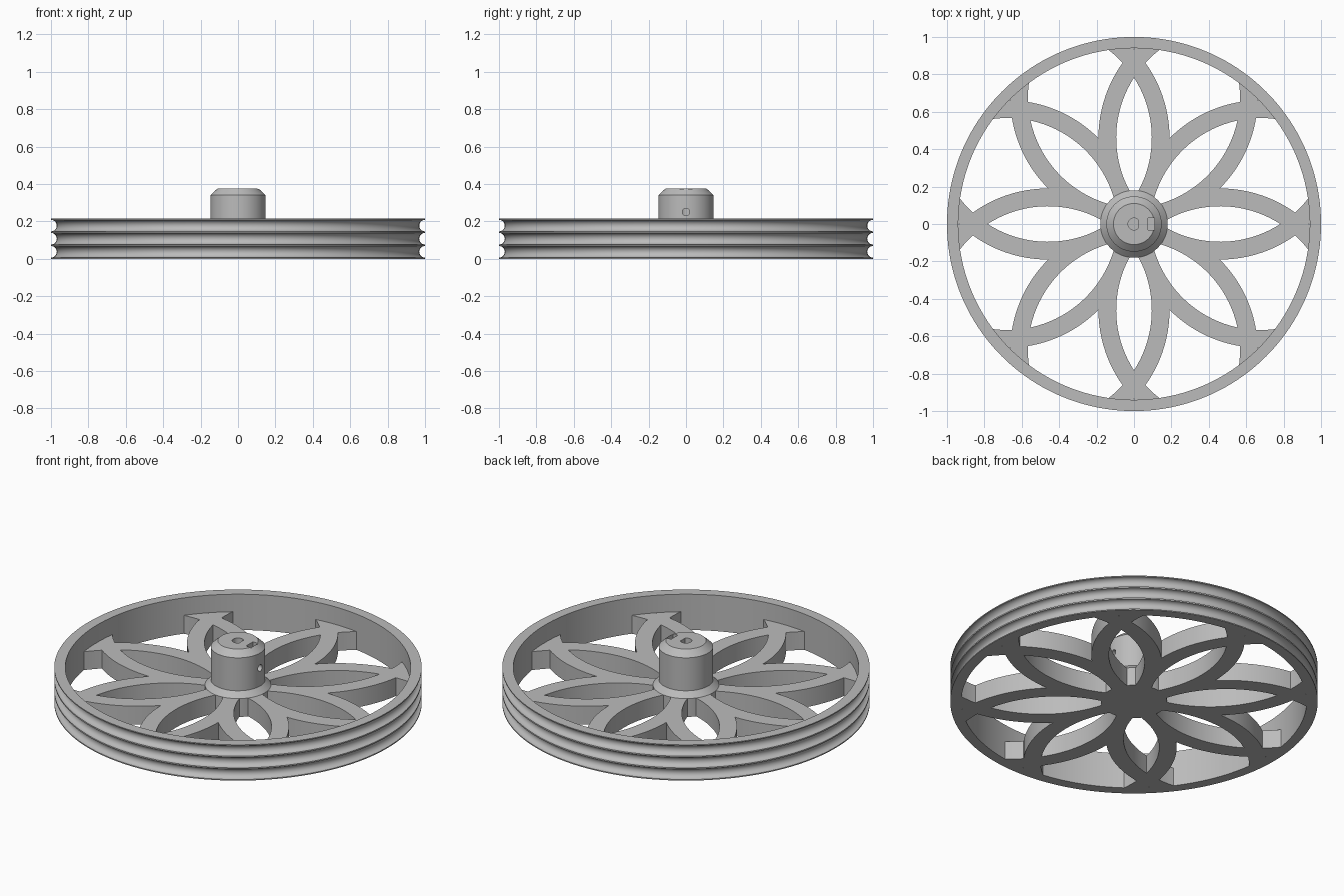
import bpy, bmesh
from math import sqrt, sin, cos, pi
from mathutils import Matrix, Vector

if "Cube" in bpy.data.objects:
    bpy.data.objects.remove(bpy.data.objects["Cube"])

grey = bpy.data.materials.new("light_grey")
grey.use_nodes = True
grey.diffuse_color = (0.5, 0.5, 0.5, 1)
grey.node_tree.nodes["Principled BSDF"].inputs["Base Color"].default_value = (0.5, 0.5, 0.5, 1)


def make_object(name, bm):
    bmesh.ops.recalc_face_normals(bm, faces=bm.faces)
    mesh = bpy.data.meshes.new(name)
    bm.to_mesh(mesh)
    bm.free()
    mesh.materials.append(grey)
    obj = bpy.data.objects.new(name, mesh)
    bpy.context.collection.objects.link(obj)
    return obj


def smooth(obj):
    bpy.ops.object.select_all(action="DESELECT")
    obj.select_set(True)
    bpy.context.view_layer.objects.active = obj
    bpy.ops.object.shade_smooth_by_angle(angle=pi / 6)


def lathe(name, profile, steps, closed):
    """Spin an (radius, z) profile around the z axis."""
    bm = bmesh.new()
    verts = [bm.verts.new((r, 0, z)) for r, z in profile]
    edges = [bm.edges.new(pair) for pair in zip(verts, verts[1:])]
    if closed:
        edges.append(bm.edges.new((verts[-1], verts[0])))
    bmesh.ops.spin(bm, geom=verts + edges, cent=(0, 0, 0), axis=(0, 0, 1),
                   angle=2 * pi, steps=steps, use_merge=True)
    bmesh.ops.remove_doubles(bm, verts=bm.verts, dist=1e-5)
    return make_object(name, bm)


# Rim with three round belt grooves
RIM_HEIGHT, GROOVE, STEPS = 0.215, 0.031, 12
pitch = (RIM_HEIGHT - 0.005) / 3
profile = [(0.94, RIM_HEIGHT), (0.94, 0), (1, 0)]
for i in range(3):
    mid = 0.0025 + pitch * (i + 0.5)
    for k in range(STEPS + 1):
        a = pi * k / STEPS
        profile.append((1 - GROOVE * sin(a), mid - GROOVE * cos(a)))
profile.append((1, RIM_HEIGHT))
rim = lathe("grooved_rim", profile, 160, True)
smooth(rim)

# Petal spokes: half a petal outline, repeated by mirror and rotation
OFFSET, MID_Y, INNER, OUTER, SPOKE_HEIGHT = 0.5, 0.46, 0.595, 0.69, 0.11


def arc(radius, y0, y1, count, side=1):
    """Sample one petal arc between two heights."""
    ys = [y0 + (y1 - y0) * i / count for i in range(count + 1)]
    return [(side * (sqrt(radius ** 2 - (y - MID_Y) ** 2) - OFFSET), y) for y in ys]


tip = MID_Y + sqrt(INNER ** 2 - OFFSET ** 2)
cross_x = (OUTER ** 2 - INNER ** 2) / (4 * OFFSET)
cross_y = MID_Y + sqrt(OUTER ** 2 - (cross_x + OFFSET) ** 2)
b = 2 * (OFFSET * sin(pi / 8) - MID_Y * cos(pi / 8))
valley = (-b + sqrt(b * b - 4 * (OFFSET ** 2 + MID_Y ** 2 - OUTER ** 2))) / 2

outline = arc(INNER, 0.15, tip, 20)
outline += [(0, 0.933), (0.006, 0.945)]
outline += arc(INNER, 0.935, cross_y, 4, -1)
outline += arc(OUTER, cross_y, valley * cos(pi / 8), 16)[1:]
outline.append((0.12 * sin(pi / 8), 0.12 * cos(pi / 8)))

bm = bmesh.new()
for n in range(8):
    turn = Matrix.Rotation(n * pi / 4, 3, "Z")
    for side in (1, -1):
        points = [turn @ Vector((side * x, y, 0)) for x, y in outline]
        bm.faces.new([bm.verts.new(p) for p in points[::side]])
bmesh.ops.remove_doubles(bm, verts=bm.verts, dist=1e-4)
top = bmesh.ops.extrude_face_region(bm, geom=bm.faces[:], use_keep_orig=True)["geom"]
bmesh.ops.translate(bm, vec=(0, 0, SPOKE_HEIGHT),
                    verts=[g for g in top if isinstance(g, bmesh.types.BMVert)])
spokes = make_object("petal_spokes", bm)
smooth(spokes)

# Hub with a flared foot and a chamfered top
hub = lathe("hub", [(0, 0), (0.18, 0), (0.18, SPOKE_HEIGHT), (0.148, 0.142),
                    (0.148, 0.34), (0.11, 0.375), (0, 0.375)], 64, False)


def cut_hub(bm):
    """Subtract a temporary cutter from the hub."""
    cutter = make_object("hub_cutter", bm)
    cutter.hide_render = True
    mod = hub.modifiers.new("cut", "BOOLEAN")
    mod.operation, mod.solver, mod.object = "DIFFERENCE", "EXACT", cutter
    bpy.context.view_layer.objects.active = hub
    bpy.ops.object.modifier_apply(modifier=mod.name)
    bpy.data.objects.remove(cutter)


# Blind shaft bore with one flat side
bm = bmesh.new()
bmesh.ops.create_cone(bm, cap_ends=True, segments=32, radius1=0.032, radius2=0.032,
                      depth=0.3, matrix=Matrix.Translation((0, 0, 0.26)))
for v in bm.verts:
    v.co.x = min(v.co.x, 0.022)
bmesh.ops.remove_doubles(bm, verts=bm.verts, dist=1e-4)
cut_hub(bm)

# Nut slot beside the bore
bm = bmesh.new()
bmesh.ops.create_cube(bm, size=1, matrix=Matrix.Translation((0.093, 0, 0.31))
                      @ Matrix.Diagonal((0.034, 0.066, 0.2, 1)))
cut_hub(bm)

# Set screw hole from the left side into the bore
bm = bmesh.new()
bmesh.ops.create_cone(bm, cap_ends=True, segments=24, radius1=0.02, radius2=0.02, depth=0.2,
                      matrix=Matrix.Translation((0.1, 0, 0.25)) @ Matrix.Rotation(pi / 2, 4, "Y"))
cut_hub(bm)
smooth(hub)
